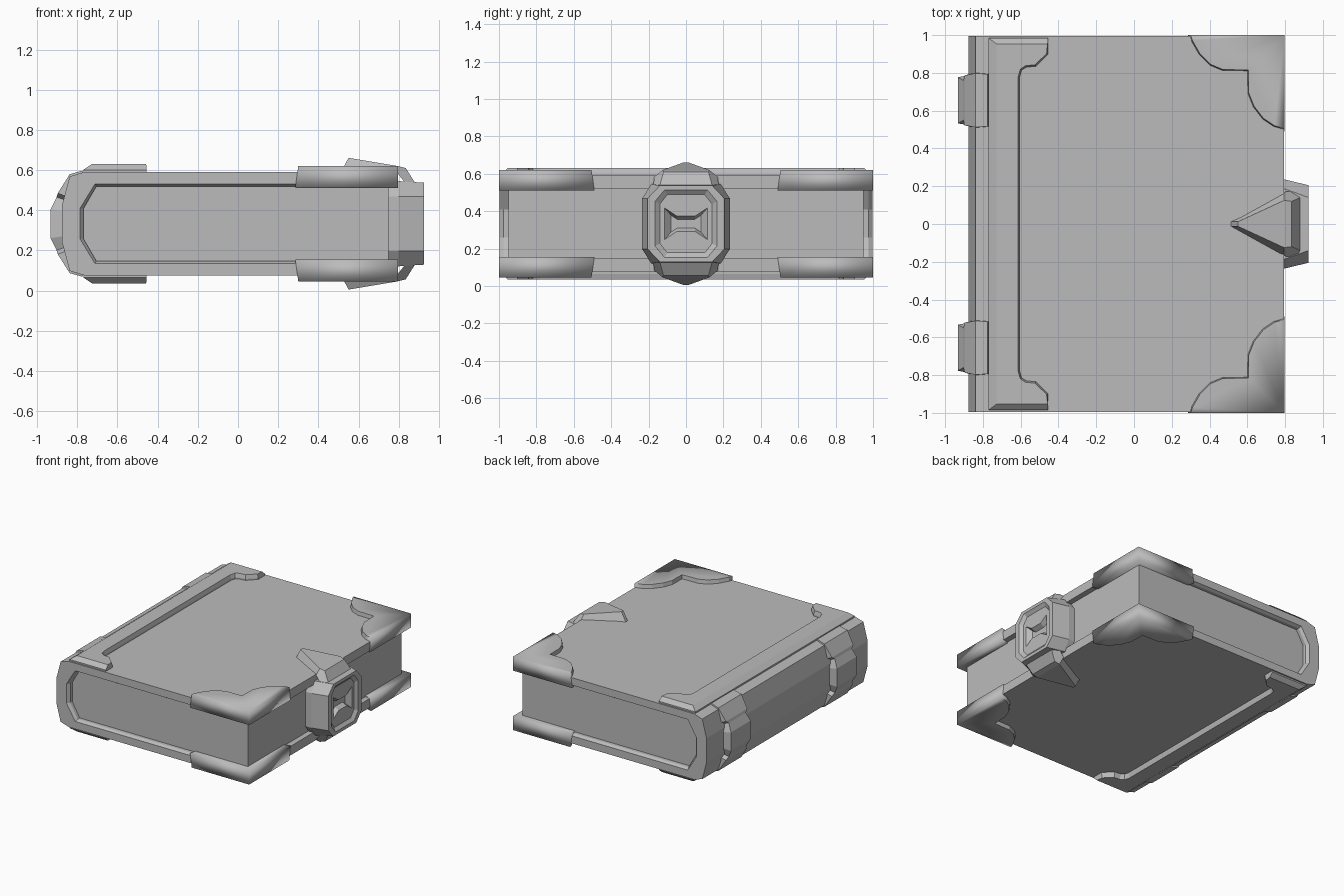
import bpy, bmesh, math

if "Cube" in bpy.data.objects:
    bpy.data.objects.remove(bpy.data.objects["Cube"])

ZC = 0.333  # mid height; the book is symmetric above and below it

grey = bpy.data.materials.new("plain_grey")
grey.diffuse_color = (0.5, 0.5, 0.5, 1)
grey.use_nodes = True
grey.node_tree.nodes["Principled BSDF"].inputs["Base Color"].default_value = grey.diffuse_color


def loft(name, rings, smooth=None):
    """Join equal-length rings of points into a closed, capped solid."""
    bm = bmesh.new()
    vr = [[bm.verts.new(p) for p in r] for r in rings]
    n = len(vr[0])
    for a, b in zip(vr, vr[1:]):
        for i in range(n):
            j = (i + 1) % n
            bm.faces.new((a[i], a[j], b[j], b[i]))
    bm.faces.new(vr[0])
    bm.faces.new(vr[-1])
    bmesh.ops.recalc_face_normals(bm, faces=bm.faces)
    if smooth:
        smooth(bm)
    me = bpy.data.meshes.new(name)
    bm.to_mesh(me)
    bm.free()
    me.materials.append(grey)
    ob = bpy.data.objects.new(name, me)
    bpy.context.collection.objects.link(ob)
    return ob


def mirrored(pts):
    """Append the points mirrored in their second coordinate."""
    return pts + [(a, -b) for a, b in reversed(pts)]


# Cover: C-shaped profile run along y, with a chamfered inner lip
outer = mirrored([(0.793, 0.257), (-0.765, 0.257), (-0.838, 0.235), (-0.875, 0.095)])


def cover_ring(y, lip):
    inner = mirrored([(0.793, 0.198 - lip), (-0.712 + lip * 0.6, 0.198 - lip),
                      (-0.787 + lip * 1.5, 0.075)])
    return [(x, y, ZC + z) for x, z in outer + inner[::-1]]


loft("cover", [cover_ring(-0.996, 0), cover_ring(-0.975, 0.012),
               cover_ring(0.975, 0.012), cover_ring(0.996, 0)])

# Page block
pages = mirrored([(0.75, 0.195), (-0.71, 0.195), (-0.775, 0.075)])
loft("pages", [[(x, y, ZC + z) for x, z in pages] for y in (-0.95, 0.95)])

# Corner guards, one shape mirrored to all eight-way positions
guard_curve = [(0.285, 1.0), (0.295, 0.955), (0.335, 0.885), (0.39, 0.83), (0.455, 0.803),
               (0.59, 0.80), (0.592, 0.68), (0.62, 0.61), (0.67, 0.545), (0.73, 0.505),
               (0.797, 0.49)]


def soften_guard(bm):
    for f in bm.faces:
        f.smooth = True
    on_rim = lambda v: v.co.x > 0.796 or abs(v.co.y) > 0.999
    for e in bm.edges:
        a, b = e.verts
        if not (on_rim(a) and on_rim(b)):
            e.smooth = False


for sy, side in ((-1, "front"), (1, "back")):
    for sz, level in ((-1, "lower"), (1, "upper")):
        def guard_ring(z, inset):
            pts = [(min(x + inset, 0.797), min(y + inset, 1.0)) for x, y in guard_curve]
            return [(x, sy * y, ZC + sz * z) for x, y in pts + [(0.797, 1.0)]]
        loft(f"corner_guard_{side}_{level}",
             [guard_ring(0.178, 0), guard_ring(0.287, 0.015)], soften_guard)

# Hinge plates along the spine side of each board
plate_base = mirrored([(-0.77, 0.985), (-0.455, 0.985), (-0.455, 0.90), (-0.52, 0.835),
                       (-0.57, 0.83), (-0.595, 0.815), (-0.605, 0.78)][::1])
plate_top = mirrored([(-0.727, 0.953), (-0.457, 0.953), (-0.463, 0.902), (-0.524, 0.843),
                      (-0.575, 0.838), (-0.602, 0.82), (-0.613, 0.78)])
for sz, level in ((-1, "lower"), (1, "upper")):
    loft(f"hinge_plate_{level}",
         [[(x, y, ZC + sz * z) for x, y in ring]
          for ring, z in ((plate_base, 0.245), (plate_base, 0.268), (plate_top, 0.297))])

# Raised bands over the spine: (x, z offset, outer half width, inner half width)
half_band = [(-0.775, 0.264, 0.138, 0.142), (-0.838, 0.246, 0.143, 0.147),
             (-0.897, 0.152, 0.132, 0.147), (-0.903, 0.132, 0.105, 0.115),
             (-0.933, 0.072, 0.122, 0.135)]
band = half_band + [(x, -z, a, b) for x, z, a, b in reversed(half_band)]
for yc, side in ((-0.655, "front"), (0.655, "back")):
    rings = []
    for x, z, wo, wi in band:
        xi, zi = -0.7 + (x + 0.7) * 0.7, z * 0.85
        rings.append([(xi, yc - wi, ZC + zi), (x, yc - wo, ZC + z),
                      (x, yc + wo, ZC + z), (xi, yc + wi, ZC + zi)])
    loft(f"spine_band_{side}", rings)


# Clasp: octagonal block, recessed panel and an hourglass keyhole
def eight(x, a, b1, a1, b):
    """Eight points: side corners (a, b1) and top or bottom points (a1, b)."""
    q = [(a, b1), (a1, b), (-a1, b), (-a, b1)]
    q += [(y, -z) for y, z in reversed(q)]
    return [(x, y, ZC + z) for y, z in q]


loft("clasp", [eight(0.75, 0.235, 0.135, 0.185, 0.212),
               eight(0.80, 0.235, 0.135, 0.185, 0.212),
               eight(0.925, 0.205, 0.135, 0.14, 0.204),
               eight(0.925, 0.165, 0.12, 0.115, 0.18),
               eight(0.905, 0.14, 0.105, 0.10, 0.155),
               eight(0.905, 0.115, 0.085, 0.05, 0.042),
               eight(0.87, 0.08, 0.045, 0.045, 0.022)])

# Clasp arms: pointed wedge reaching over each board
# (bottom x, bottom half width, bottom z, top x, top half width, top z)
arm = [(0.51, 0.012, 0.25, 0.55, 0.012, 0.328), (0.795, 0.17, 0.25, 0.795, 0.125, 0.287),
       (0.835, 0.175, 0.20, 0.835, 0.12, 0.277), (0.88, 0.165, 0.19, 0.88, 0.14, 0.205)]
for sz, level in ((-1, "lower"), (1, "upper")):
    loft(f"clasp_arm_{level}",
         [[(xb, -wb, ZC + sz * zb), (xb, wb, ZC + sz * zb),
           (xt, wt, ZC + sz * zt), (xt, -wt, ZC + sz * zt)]
          for xb, wb, zb, xt, wt, zt in arm])
